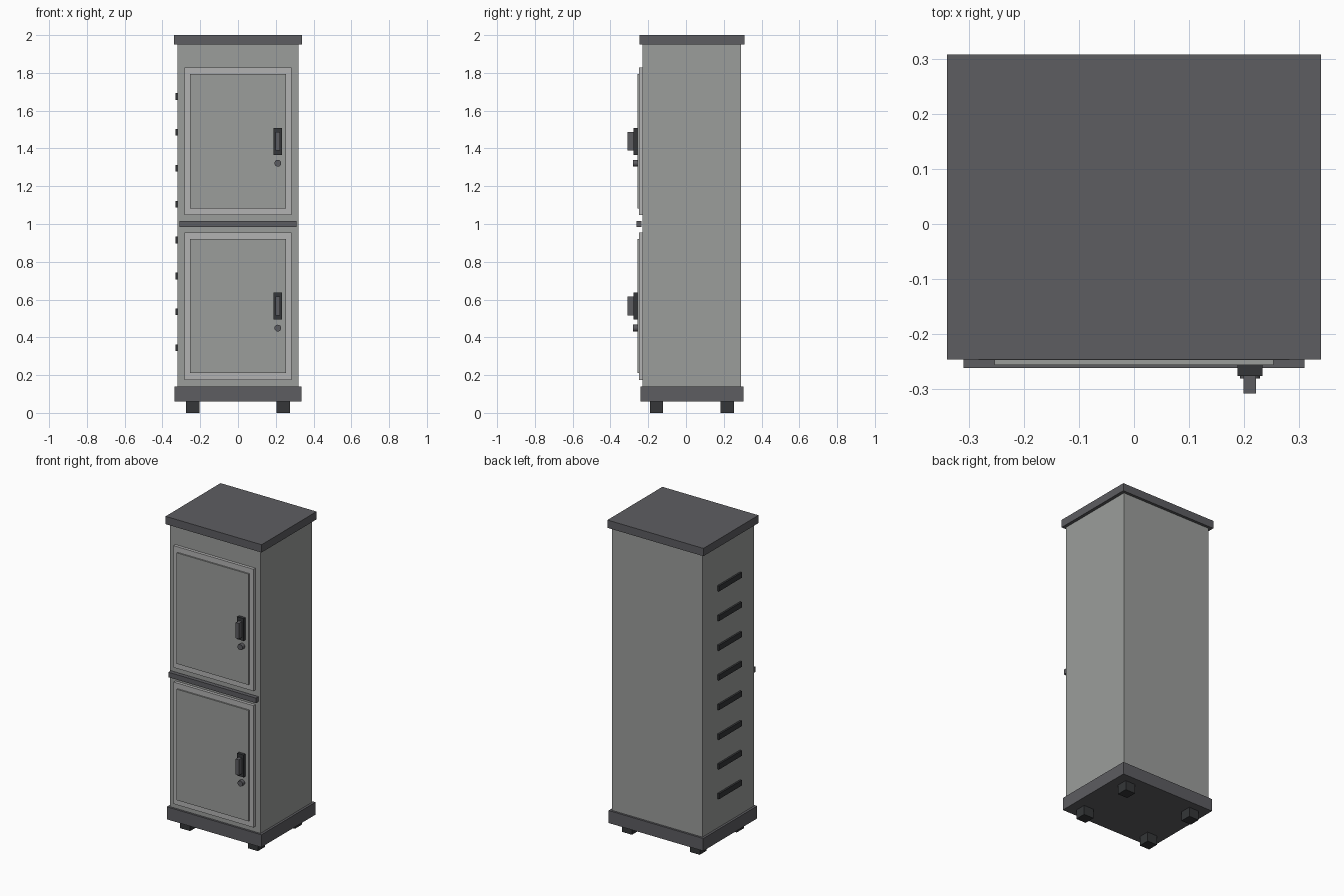
import bpy, math

if "Cube" in bpy.data.objects:
    bpy.data.objects.remove(bpy.data.objects["Cube"])

def material(name, r, g, b):
    m = bpy.data.materials.new(name)
    m.diffuse_color = (r, g, b, 1)
    m.use_nodes = True
    m.node_tree.nodes["Principled BSDF"].inputs["Base Color"].default_value = m.diffuse_color
    return m

GREY = material("body_grey", 0.33, 0.34, 0.33)
LIGHT = material("door_light_grey", 0.45, 0.45, 0.45)
SLATE = material("trim_slate", 0.11, 0.11, 0.12)
BLACK = material("dark_fittings", 0.035, 0.037, 0.04)

def box(name, x, y, z, mat):
    """Box from (min, max) ranges on each axis."""
    bpy.ops.mesh.primitive_cube_add(size=1, location=[sum(r) / 2 for r in (x, y, z)])
    o = bpy.context.object
    o.name = name
    o.scale = [r[1] - r[0] for r in (x, y, z)]
    bpy.ops.object.transform_apply(location=False, rotation=False, scale=True)
    o.data.materials.append(mat)
    return o

def span(c, size):
    return (c - size / 2, c + size / 2)

CY = 0.031  # depth centre of the cabinet

# Cabinet shell
box("body", (-0.32, 0.32), span(CY, 0.52), (0.14, 1.95), GREY)
box("top_cap", (-0.34, 0.34), span(CY, 0.556), (1.95, 2.0), SLATE)
box("base_plinth", (-0.335, 0.335), span(CY, 0.546), (0.06, 0.14), SLATE)

# Feet
for sx in (-1, 1):
    for sy in (-1, 1):
        box("foot", span(sx * 0.24, 0.07), span(CY + sy * 0.1875, 0.07), (0, 0.06), BLACK)

# Bar between the doors
box("divider_bar", (-0.31, 0.31), (-0.262, -0.236), span(1.0, 0.032), SLATE)

# Two doors with raised panel, handle and lock
HX = 0.211
for label, z in (("lower", 0.565), ("upper", 1.438)):
    box(label + "_door", span(0, 0.566), (-0.248, -0.229), span(z, 0.78), LIGHT)
    box(label + "_door_panel", span(0, 0.508), (-0.257, -0.248), span(z, 0.71), GREY)
    box(label + "_handle_plate", span(HX, 0.046), (-0.277, -0.257), span(z, 0.143), BLACK)
    box(label + "_handle_grip", span(HX, 0.023), (-0.309, -0.277), span(z, 0.1), SLATE)
    bpy.ops.mesh.primitive_cylinder_add(vertices=16, radius=0.018, depth=0.024,
                                        location=(HX, -0.269, z - 0.116),
                                        rotation=(math.pi / 2, 0, 0))
    lock = bpy.context.object
    lock.name = label + "_lock"
    lock.data.materials.append(SLATE)
    bpy.ops.object.shade_smooth_by_angle()

# Vent slats on the left side
for i in range(8):
    box("vent_slat", (-0.332, -0.318), span(0.025, 0.23), span(0.345 + 0.19 * i, 0.035), BLACK)
